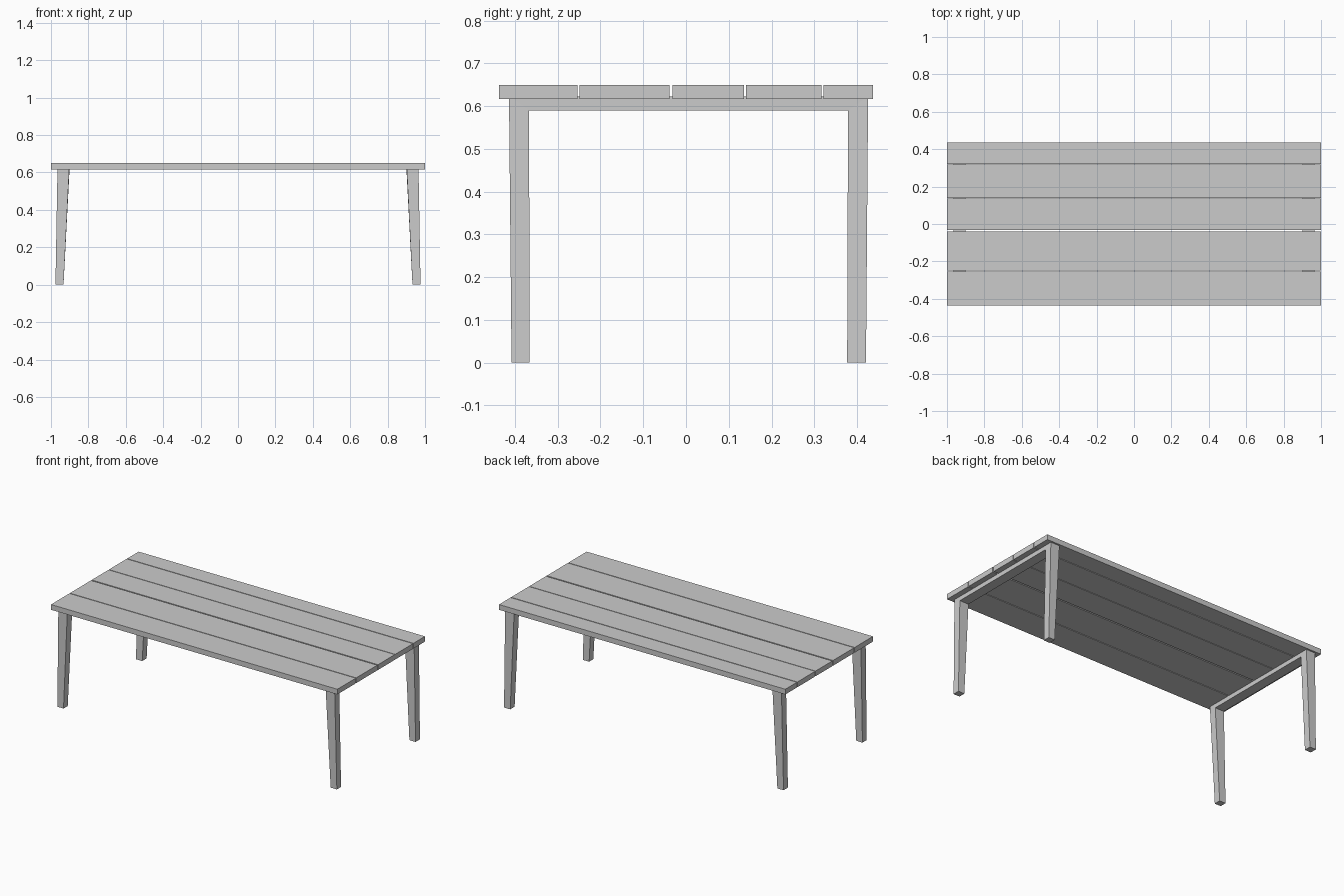
import bpy

if "Cube" in bpy.data.objects:
    bpy.data.objects.remove(bpy.data.objects["Cube"])


def add_mesh(name, verts, faces):
    mesh = bpy.data.meshes.new(name)
    mesh.from_pydata(verts, [], faces)
    mesh.update()
    obj = bpy.data.objects.new(name, mesh)
    bpy.context.collection.objects.link(obj)
    return obj


# Table top: five planks of uneven width with narrow gaps
planks = [(-0.437, -0.254), (-0.249, -0.039), (-0.031, 0.136),
          (0.140, 0.317), (0.322, 0.437)]
for i, (y0, y1) in enumerate(planks):
    bpy.ops.mesh.primitive_cube_add(size=1, location=(0, (y0 + y1) / 2, 0.6335))
    plank = bpy.context.object
    plank.name = f"top_plank_{i + 1}"
    plank.scale = (2, y1 - y0, 0.033)
    bpy.ops.object.transform_apply(location=False, rotation=False, scale=True)

# Leg frames: splayed, tapered legs mitred into a cross rail.
# Each station: outer (y, z), inner (y, z), outer x, inner x
stations = [
    ((-0.408, 0.0), (-0.366, 0.0), 0.976, 0.933),
    ((-0.414, 0.623), (-0.367, 0.59), 0.965, 0.902),
    ((0.426, 0.623), (0.379, 0.59), 0.965, 0.902),
    ((0.421, 0.0), (0.377, 0.0), 0.976, 0.933),
]
for side, name in ((-1, "left_leg_frame"), (1, "right_leg_frame")):
    verts, faces = [], []
    for (yo, zo), (yi, zi), xo, xi in stations:
        verts += [(side * xo, yo, zo), (side * xi, yo, zo),
                  (side * xi, yi, zi), (side * xo, yi, zi)]
    for s in range(3):
        for k in range(4):
            a, b = s * 4 + k, s * 4 + (k + 1) % 4
            faces.append((a, b, b + 4, a + 4))
    faces += [(3, 2, 1, 0), (12, 13, 14, 15)]
    if side > 0:  # keep normals outward on the mirrored frame
        faces = [f[::-1] for f in faces]
    add_mesh(name, verts, [f[::-1] for f in faces])
